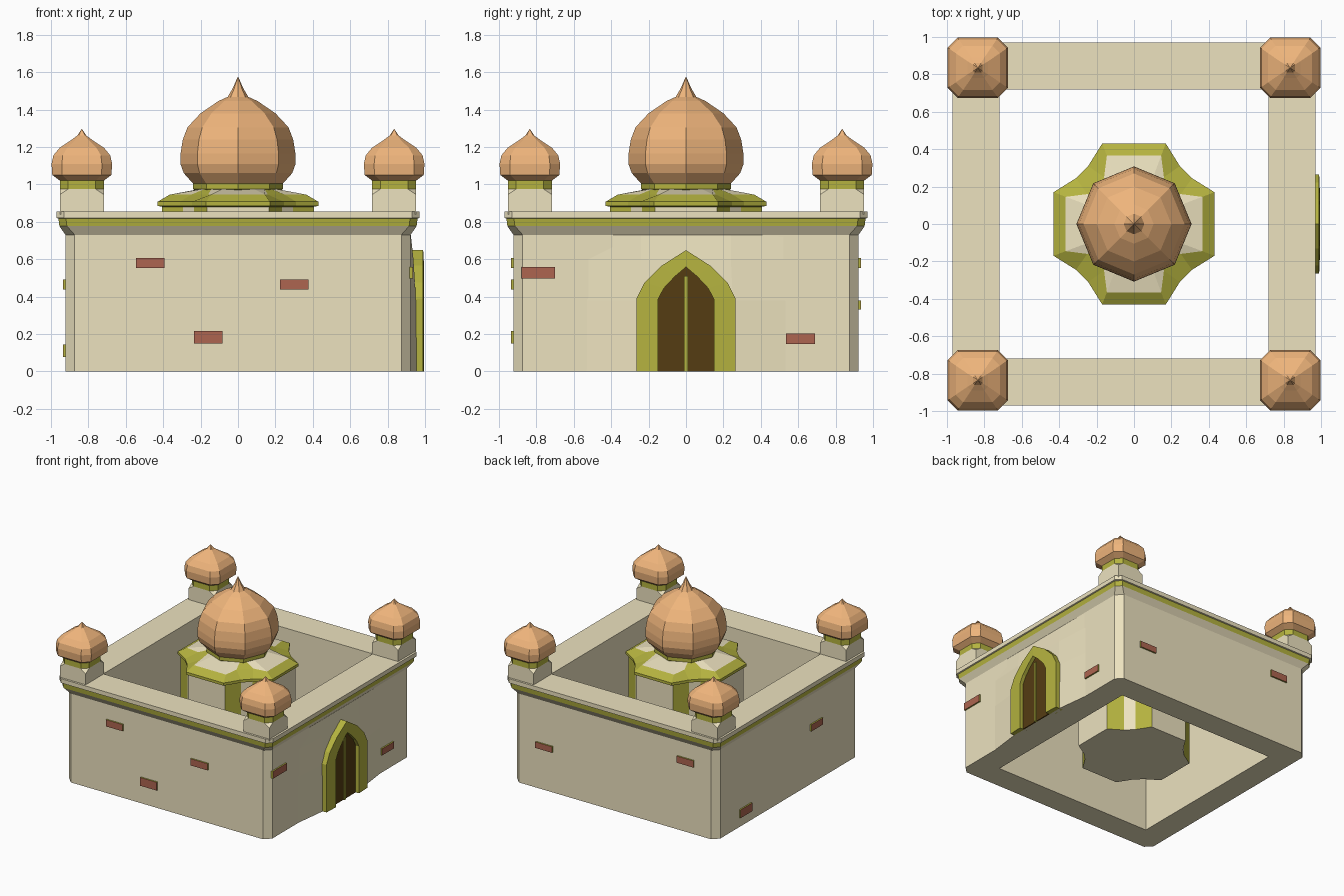
import bpy, bmesh, math

if "Cube" in bpy.data.objects:
    bpy.data.objects.remove(bpy.data.objects["Cube"])

def material(name, col):
    m = bpy.data.materials.new(name)
    m.diffuse_color = (*col, 1)
    m.use_nodes = True
    m.node_tree.nodes["Principled BSDF"].inputs["Base Color"].default_value = m.diffuse_color
    return m

CREAM = material("cream_plaster", (0.84, 0.76, 0.52))
OLIVE = material("olive_trim", (0.46, 0.45, 0.05))
COPPER = material("copper", (0.86, 0.46, 0.20))
BRICK = material("red_brick", (0.42, 0.13, 0.08))
WOOD = material("dark_wood", (0.09, 0.045, 0.006))

def loft(name, rings, mats, closed=True, cap=True, loop=False):
    """Skin equal-length rings of points; mats holds one material per band
    (or a list of materials, repeated around the band)."""
    bm = bmesh.new()
    used = []
    def slot(m):
        if m not in used:
            used.append(m)
        return used.index(m)
    vs = [[bm.verts.new(p) for p in r] for r in rings]
    n, k = len(rings[0]), len(rings)
    for i in range(k if loop else k - 1):
        a, b = vs[i], vs[(i + 1) % k]
        for j in range(n if closed else n - 1):
            f = bm.faces.new((a[j], a[(j + 1) % n], b[(j + 1) % n], b[j]))
            m = mats[i]
            f.material_index = slot(m[j % len(m)] if isinstance(m, list) else m)
    if cap:
        for ring, m in ((vs[0], mats[0]), (vs[-1], mats[-1])):
            f = bm.faces.new(ring)
            f.material_index = slot(m[0] if isinstance(m, list) else m)
    bmesh.ops.remove_doubles(bm, verts=bm.verts, dist=0.0005)
    bmesh.ops.dissolve_degenerate(bm, edges=bm.edges, dist=0.0005)
    bmesh.ops.recalc_face_normals(bm, faces=bm.faces)
    me = bpy.data.meshes.new(name)
    bm.to_mesh(me)
    bm.free()
    for m in used:
        me.materials.append(m)
    ob = bpy.data.objects.new(name, me)
    bpy.context.collection.objects.link(ob)
    return ob

def square(h, c, z, cx=0, cy=0):
    """Square of half width h with corners cut by c."""
    d = h - c
    pts = [(h, -d), (h, d), (d, h), (-d, h), (-h, d), (-h, -d), (-d, -h), (d, -h)]
    return [(cx + x, cy + y, z) for x, y in pts]

def octagon(r, z):
    return [(r * math.cos(i * math.pi / 4), r * math.sin(i * math.pi / 4), z) for i in range(8)]

def cross(a, w, b1, b2, z):
    """Four-armed plan: arm reach a, arm half width w, inner corner b1, b2."""
    quarter = [(a, -w), (a, w), (b1, b2), (b2, b1)]
    pts = []
    for _ in range(4):
        pts += quarter
        quarter = [(-y, x) for x, y in quarter]
    return [(x, y, z) for x, y in pts]

# Courtyard wall: cut corners, flared cornice, olive band, coping, open centre
loft("courtyard_wall",
     [square(0.923, 0.05, 0), square(0.923, 0.05, 0.73), square(0.955, 0.04, 0.777),
      square(0.96, 0.04, 0.817), square(0.97, 0.04, 0.82), square(0.97, 0.04, 0.855),
      square(0.72, 0, 0.855), square(0.72, 0, 0)],
     [CREAM, CREAM, OLIVE, CREAM, CREAM, CREAM, CREAM, CREAM], cap=False, loop=True)

# Corner turrets with small bulbous domes
for sx, sx_name in ((-1, "left"), (1, "right")):
    for sy, sy_name in ((-1, "front"), (1, "back")):
        cx, cy = 0.835 * sx, 0.835 * sy
        tag = f"{sy_name}_{sx_name}"
        loft("turret_" + tag,
             [square(h, c, z, cx, cy) for h, c, z in
              ((0.118, 0, 0.84), (0.118, 0, 0.945), (0.118, 0.045, 0.975), (0.118, 0.045, 1.022))],
             [CREAM, CREAM, OLIVE])
        loft("turret_dome_" + tag,
             [square(h, c, z, cx, cy) for h, c, z in
              ((0.118, 0.045, 1.02), (0.158, 0.052, 1.05), (0.162, 0.055, 1.11),
               (0.152, 0.05, 1.155), (0.118, 0.04, 1.196), (0.055, 0.02, 1.238),
               (0.025, 0.008, 1.26), (0.001, 0.0, 1.295))],
             [COPPER] * 7)

# Central tower: cross plan with olive inner corners, rim and stepped roof
arms = [CREAM, OLIVE, CREAM, OLIVE]
loft("central_tower",
     [cross(0.405, 0.165, 0.295, 0.235, 0.07), cross(0.405, 0.165, 0.295, 0.235, 0.88),
      cross(0.43, 0.17, 0.31, 0.245, 0.885), cross(0.43, 0.17, 0.31, 0.245, 0.907),
      cross(0.365, 0.145, 0.25, 0.16, 0.945), cross(0.19, 0.08, 0.17, 0.14, 0.978)],
     [arms, OLIVE, OLIVE, OLIVE, [CREAM, CREAM, OLIVE, CREAM]])
loft("dome_collar", [octagon(0.215, 0.955), octagon(0.24, 0.975), octagon(0.24, 1.006)],
     [OLIVE, OLIVE])
loft("central_dome",
     [octagon(r, z) for r, z in
      ((0.24, 1.004), (0.29, 1.06), (0.308, 1.11), (0.307, 1.165), (0.295, 1.24), (0.27, 1.305),
       (0.2, 1.38), (0.105, 1.445), (0.055, 1.468), (0.03, 1.51), (0.0008, 1.576))],
     [COPPER] * 10)

# Slight swelling of the wall around the doorway
loft("door_surround",
     [[(0.9, -y0, z), (0.922, -y0, z), (x, -y1, z), (x, y1, z), (0.922, y0, z), (0.9, y0, z)]
      for x, y0, y1, z in ((0.955, 0.54, 0.27, 0), (0.952, 0.54, 0.25, 0.38),
                           (0.938, 0.54, 0.24, 0.6), (0.924, 0.54, 0.24, 0.729))],
     [CREAM] * 3)

# Pointed arch frame
def arch(half, x):
    pts = [(-y, z) for y, z in half] + [(y, z) for y, z in reversed(half[:-1])]
    return [(x, y, z) for y, z in pts]

outer = [(0.265, 0), (0.265, 0.39), (0.222, 0.475), (0.13, 0.565), (0, 0.648)]
inner = [(0.15, 0), (0.15, 0.385), (0.118, 0.445), (0.06, 0.507), (0, 0.558)]
frame = [arch(outer, 0.925), arch(outer, 0.99), arch(inner, 0.995), arch(inner, 0.925)]
frame = [list(section) for section in zip(*frame)]
loft("door_arch", frame, [OLIVE] * (len(frame) - 1))

# Double door and its centre post
loft("door_leaves", [arch(inner, 0.93), arch(inner, 0.965)], [WOOD])
loft("door_post", [square(0.01, 0, z, 0.965, 0) for z in (0, 0.51)], [OLIVE])

# Loose bricks: (side angle, offset along wall, height, width, thickness)
bricks = [(0, -0.47, 0.58, 0.152, 0.055), (0, 0.30, 0.465, 0.152, 0.055),
          (0, -0.16, 0.182, 0.152, 0.068), (90, -0.79, 0.527, 0.18, 0.06),
          (90, 0.613, 0.175, 0.155, 0.055), (180, -0.64, 0.355, 0.152, 0.05),
          (180, 0.645, 0.58, 0.152, 0.055), (270, 0.37, 0.465, 0.152, 0.055),
          (270, -0.55, 0.11, 0.152, 0.068)]
for i, (ang, u, z, w, h) in enumerate(bricks):
    corners = [(u - w / 2, z - h / 2), (u + w / 2, z - h / 2),
               (u + w / 2, z + h / 2), (u - w / 2, z + h / 2)]
    rings = [[(a, y, b) for a, b in corners] for y in (-0.91, -0.934, -0.935)]
    ob = loft(f"brick_{i + 1}", rings, [OLIVE, BRICK])
    ob.rotation_euler.z = math.radians(ang)
